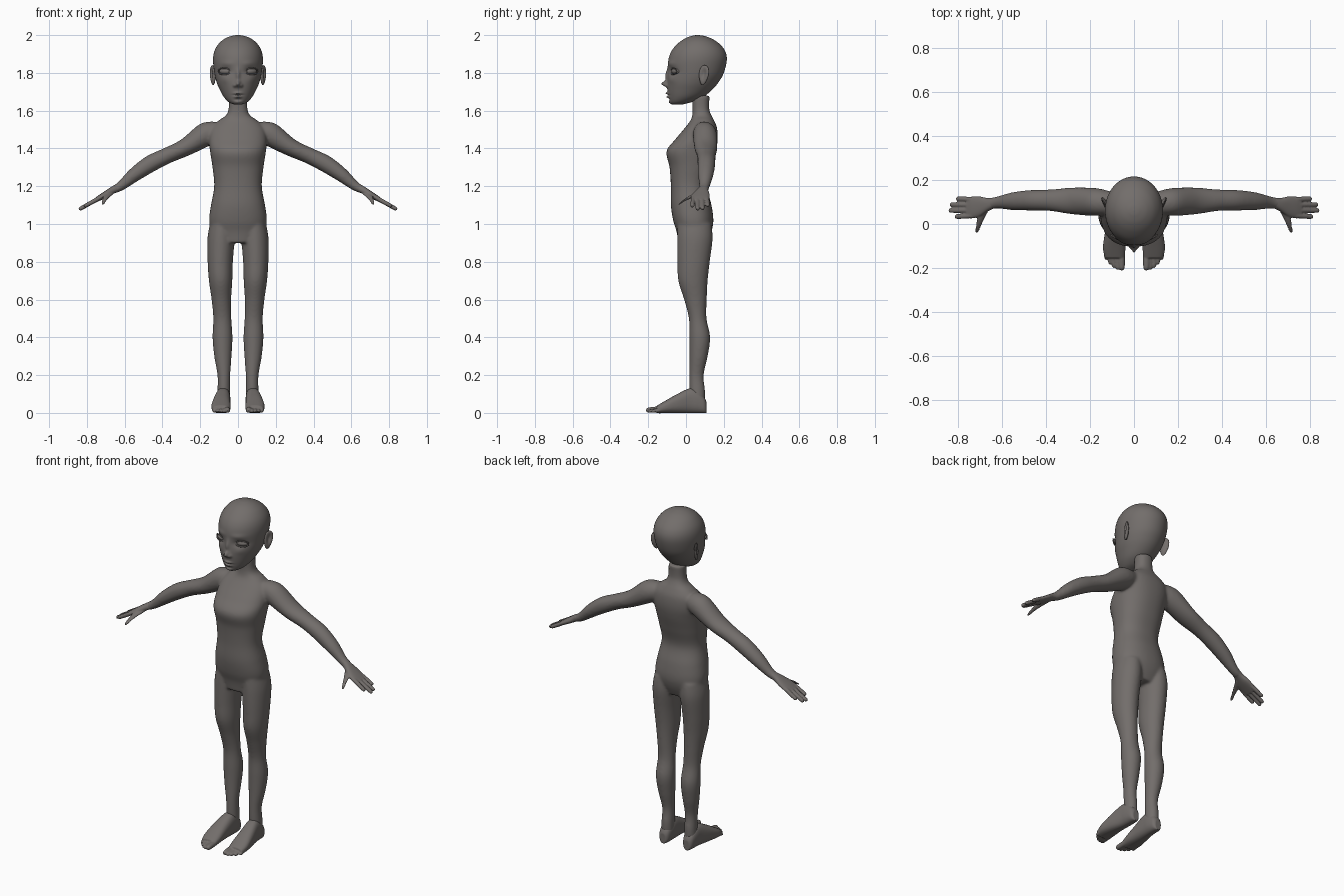
import bpy
import bmesh
import math
from mathutils import Matrix, Vector

cube = bpy.data.objects.get("Cube")
if cube:
    bpy.data.objects.remove(cube, do_unlink=True)

clay = bpy.data.materials.new("warm_grey_clay")
clay.use_nodes = True
clay.diffuse_color = (0.17, 0.155, 0.147, 1)
clay.node_tree.nodes["Principled BSDF"].inputs["Base Color"].default_value = clay.diffuse_color

X, Y, Z = Vector((1, 0, 0)), Vector((0, 1, 0)), Vector((0, 0, 1))
ARM_UP = Vector((0.5, 0, 0.866))      # perpendicular to the sloping arm


def spline(stations, steps):
    """Smoothly interpolate the rows of a station table."""
    rows = []
    last = len(stations) - 1
    for i in range(last):
        a, b, c, d = (stations[min(max(k, 0), last)] for k in range(i - 1, i + 3))
        for s in range(steps):
            t = s / steps
            rows.append([0.5 * (2 * q + (r - p) * t + (2 * p - 5 * q + 4 * r - w) * t * t
                                + (3 * q - p - 3 * r + w) * t ** 3)
                         for p, q, r, w in zip(a, b, c, d)])
    return rows + [list(stations[-1])]


def loft(bm, stations, u, v, side=1, segs=32, steps=6, power=2.0):
    """Skin rounded sections (cx, cy, cz, half_u, half_v) into a closed tube."""
    rings = []
    for cx, cy, cz, hu, hv in spline(stations, steps):
        ring = []
        for k in range(segs):
            a = math.tau * k / segs
            c, s = math.cos(a), math.sin(a)
            du = math.copysign(abs(c) ** (2 / power), c) * max(hu, 0.001)
            dv = math.copysign(abs(s) ** (2 / power), s) * max(hv, 0.001)
            p = Vector((cx, cy, cz)) + u * du + v * dv
            ring.append(bm.verts.new((p.x * side, p.y, p.z)))
        rings.append(ring)
    for lo, hi in zip(rings, rings[1:]):
        for k in range(segs):
            j = (k + 1) % segs
            bm.faces.new((lo[k], lo[j], hi[j], hi[k]))
    bm.faces.new(rings[0])
    bm.faces.new(rings[-1])


def digit(bm, start, end, radius, u, v, side):
    """A finger or toe with a rounded tip."""
    a, b = Vector(start), Vector(end)
    axis = (b - a).normalized()
    rows = [(a, 1), (a.lerp(b, 0.5), 1), (b - axis * radius, 0.9),
            (b - axis * radius * 0.3, 0.65), (b, 0.15)]
    loft(bm, [(*p, radius * k, radius * k) for p, k in rows], u, v, side, 16, 4)


def make(name, bm, voxel=0, smoothing=0):
    bmesh.ops.recalc_face_normals(bm, faces=bm.faces[:])
    mesh = bpy.data.meshes.new(name)
    bm.to_mesh(mesh)
    bm.free()
    mesh.materials.append(clay)
    for poly in mesh.polygons:
        poly.use_smooth = True
    obj = bpy.data.objects.new(name, mesh)
    bpy.context.collection.objects.link(obj)
    if voxel:
        blend = obj.modifiers.new("blend", "REMESH")
        blend.mode = "VOXEL"
        blend.voxel_size = voxel
        blend.use_smooth_shade = True
        soften = obj.modifiers.new("soften", "SMOOTH")
        soften.factor = 0.5
        soften.iterations = smoothing
    return obj


# Torso and neck: height, half width, front y, back y
torso = [(.9, .10, -.04, .11), (.96, .14, -.05, .135), (1.02, .153, -.068, .145),
         (1.1, .143, -.08, .135), (1.2, .126, -.08, .112), (1.3, .135, -.087, .135),
         (1.385, .148, -.103, .158), (1.45, .153, -.055, .168), (1.51, .14, -.005, .164),
         (1.55, .10, .025, .148), (1.575, .064, .033, .135), (1.61, .05, .035, .123),
         (1.68, .048, .03, .125)]
# Leg: height, centre x, half width, centre y, half depth
leg = [(1.0, .085, .064, .045, .09), (.92, .09, .072, .047, .094), (.8, .094, .067, .04, .086),
       (.7, .092, .062, .037, .078), (.6, .088, .052, .05, .06), (.5, .083, .048, .062, .047),
       (.4, .082, .053, .073, .055), (.3, .08, .046, .067, .048), (.2, .075, .034, .056, .038),
       (.12, .075, .034, .06, .041), (.06, .076, .034, .062, .038)]
# Arm: x, height, half depth, half thickness, centre y
arm = [(.10, 1.50, .05, .05, .095), (.17, 1.475, .063, .063, .10), (.28, 1.405, .061, .047, .105),
       (.38, 1.36, .049, .043, .108), (.465, 1.318, .047, .045, .108), (.55, 1.26, .041, .038, .104),
       (.62, 1.202, .028, .026, .098), (.66, 1.18, .027, .02, .092)]

bm = bmesh.new()
loft(bm, [(0, (f + b) / 2, z, w, (b - f) / 2) for z, w, f, b in torso], X, Y, segs=48, power=2.3)
for side in (1, -1):
    loft(bm, [(x, y, z, hx, hy) for z, x, hx, y, hy in leg], X, Y, side)
    loft(bm, [(x, y, z, hy, h) for x, z, hy, h, y in arm], Y, ARM_UP, side)
make("body", bm, 0.0065, 14)

# Palm: x, height, half depth, half thickness, centre y
palm = [(.635, 1.193, .024, .021, .097), (.665, 1.178, .03, .019, .088), (.70, 1.157, .045, .017, .08),
        (.735, 1.137, .05, .014, .075), (.76, 1.122, .046, .011, .074)]
# Foot: y, centre x, half width, top height
foot = [(.108, .078, .018, .06), (.095, .078, .03, .085), (.06, .078, .037, .12), (.02, .08, .04, .13),
        (-.05, .087, .047, .098), (-.11, .09, .051, .064), (-.155, .088, .045, .038)]

for side, label in ((1, "left"), (-1, "right")):
    bm = bmesh.new()
    loft(bm, [(x, y, z, hy, h) for x, z, hy, h, y in palm], Y, ARM_UP, side, power=2.3)
    for y, tip in ((.115, .81), (.088, .838), (.061, .843), (.033, .815)):
        digit(bm, (.735, y * 0.9 + .008, 1.137), (tip, y, 1.187 - .575 * (tip - .65)), .0115, Y, ARM_UP, side)
    thumb = [(.672, .075, 1.168, .018, .016), (.695, .03, 1.147, .017, .015), (.706, -.005, 1.129, .012, .012),
             (.714, -.03, 1.111, .01, .01), (.716, -.04, 1.105, .003, .003)]
    loft(bm, thumb, X, Vector((0, .5, .866)), side, 16)
    make(label + "_hand", bm, 0.004, 4)

    bm = bmesh.new()
    loft(bm, [(x, y, h / 2 - .001, w, h / 2 + .001) for y, x, w, h in foot], X, Z, side, power=2.5)
    for i in range(5):
        x = .058 + .0175 * i
        r = .016 if i == 0 else .0115 - .0005 * i
        digit(bm, (x, -.12, .02), (x - .002, -.212 + .003 * i * i, r - .002), r, X, Z, side)
    make(label + "_foot", bm, 0.004, 4)

# Head: height, half width, front y, back y
skull = [(1.632, .012, -.07, -.02), (1.637, .034, -.08, .0), (1.65, .055, -.088, .045),
         (1.675, .077, -.093, .095), (1.71, .096, -.098, .138), (1.75, .113, -.1, .172),
         (1.80, .125, -.096, .2), (1.87, .132, -.093, .216), (1.92, .123, -.074, .205),
         (1.96, .097, -.038, .17), (1.985, .063, .0, .128), (1.997, .028, .035, .09), (2.0, .004, .058, .066)]
bm = bmesh.new()
loft(bm, [(0, (f + b) / 2, z, w, (b - f) / 2) for z, w, f, b in skull], X, Y, segs=160, steps=9)

# Facial forms: x, height, spread x, spread z, push along y
forms = [(.065, 1.808, .028, .017, .015), (.058, 1.85, .034, .012, -.005),    # sockets, brows
         (0, 1.79, .011, .03, -.012), (0, 1.742, .013, .015, -.029),          # nose
         (.018, 1.733, .008, .009, -.011), (.07, 1.765, .024, .02, -.004),    # nostrils, cheeks
         (0, 1.692, .02, .006, -.013), (0, 1.682, .026, .003, .004),          # upper lip, mouth line
         (0, 1.673, .017, .006, -.012), (0, 1.658, .02, .006, .004),          # lower lip, hollow
         (0, 1.644, .018, .009, -.005)]                                      # chin
for vert in bm.verts:
    x, y, z = vert.co
    if y < .03:
        fade = min(1, (.03 - y) / .04)
        for fx, fz, sx, sz, push in forms:
            vert.co.y += fade * push * math.exp(-((abs(x) - fx) / sx) ** 2 - ((z - fz) / sz) ** 2)
make("head", bm)

for side, label in ((1, "left"), (-1, "right")):
    # Eyeball with an almond lid rim
    place = Matrix.Translation((side * .066, -.052, 1.808)) @ Matrix.Rotation(side * .4, 4, "Z")
    bm = bmesh.new()
    bmesh.ops.create_uvsphere(bm, u_segments=32, v_segments=20, radius=1,
                              matrix=place @ Matrix.Diagonal((.035, .023, .018, 1)))
    make(label + "_eye", bm)
    bm = bmesh.new()
    rim = []
    for k in range(40):
        a = math.tau * k / 40
        centre = Vector((.036 * math.cos(a), -.012 - .006 * abs(math.sin(a)), .017 * math.sin(a)))
        out = Vector((math.cos(a), 0, math.sin(a)))
        rim.append([bm.verts.new(place @ (centre + .0035 * (out * math.cos(b) + Y * math.sin(b))))
                    for b in (math.tau * j / 8 for j in range(8))])
    for k in range(40):
        for j in range(8):
            n, m = (k + 1) % 40, (j + 1) % 8
            bm.faces.new((rim[k][j], rim[n][j], rim[n][m], rim[k][m]))
    make(label + "_eyelids", bm)

    # Ear: flattened shell, narrower at the lobe, hollowed on its outer face
    bm = bmesh.new()
    bmesh.ops.create_uvsphere(bm, u_segments=40, v_segments=28, radius=1)
    tilt = Matrix.Rotation(-side * .42, 4, "Z") @ Matrix.Rotation(-.15, 4, "X")
    for vert in bm.verts:
        x, y, z = vert.co
        if x * side > 0:
            x -= side * 1.1 * math.exp(-((y / .5) ** 2 + ((z - .15) / .55) ** 2))
        local = Vector((x * .012, y * .033 * (.82 + .2 * z), z * .053))
        vert.co = Vector((side * .134, .094, 1.788)) + tilt @ local
    make(label + "_ear", bm)
